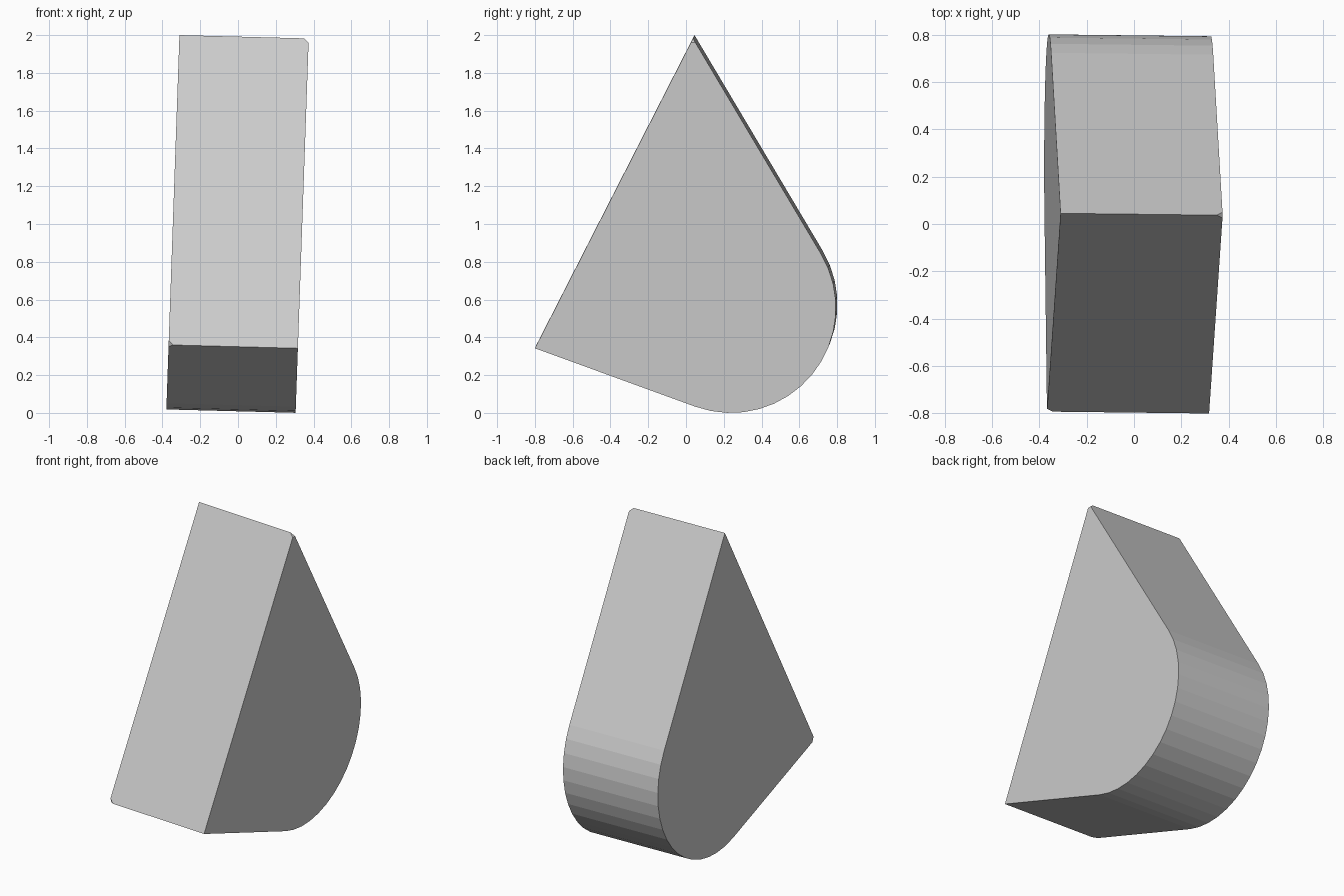
import bpy, bmesh, math
from mathutils import Vector

cube = bpy.data.objects.get("Cube")
if cube:
    bpy.data.objects.remove(cube, do_unlink=True)

# Single plain grey
grey = bpy.data.materials.new("light_grey")
grey.use_nodes = True
colour = (0.6, 0.6, 0.6, 1)
grey.diffuse_color = colour
bsdf = next(n for n in grey.node_tree.nodes if n.type == 'BSDF_PRINCIPLED')
bsdf.inputs["Base Color"].default_value = colour

# Profile in (y, z): two sharp corners joined by a tangent arc
apex, front = (0.037, 1.982), (-0.8, 0.342)
centre, radius, steps = (0.238, 0.556), 0.556, 16
start, end = math.radians(-109.8), math.radians(31)
profile = [apex, front]
for i in range(steps + 1):
    a = start + (end - start) * i / steps
    profile.append((centre[0] + radius * math.cos(a),
                    centre[1] + radius * math.sin(a)))

# Slightly leaning wedge: the ends lean with height, the far end slides up
LEAN = 0.035
bm = bmesh.new()


def end_cap(x, dy, dz):
    verts = [bm.verts.new((x + LEAN * (z + dz), y + dy, z + dz)) for y, z in profile]
    return verts


left = end_cap(0.305, 0, 0)
right = end_cap(-0.38, 0.008, 0.018)
bm.faces.new(left)
bm.faces.new(right[::-1])
for i in range(len(profile)):
    j = (i + 1) % len(profile)
    bm.faces.new((left[i], right[i], right[j], left[j]))

# Small chips on two opposite corners
bmesh.ops.bevel(bm, geom=[left[0], right[1]], offset=0.025, segments=1,
                affect='VERTICES')
bmesh.ops.recalc_face_normals(bm, faces=bm.faces)

mesh = bpy.data.meshes.new("rounded_wedge")
bm.to_mesh(mesh)
bm.free()
mesh.materials.append(grey)
wedge = bpy.data.objects.new("rounded_wedge", mesh)
bpy.context.collection.objects.link(wedge)
